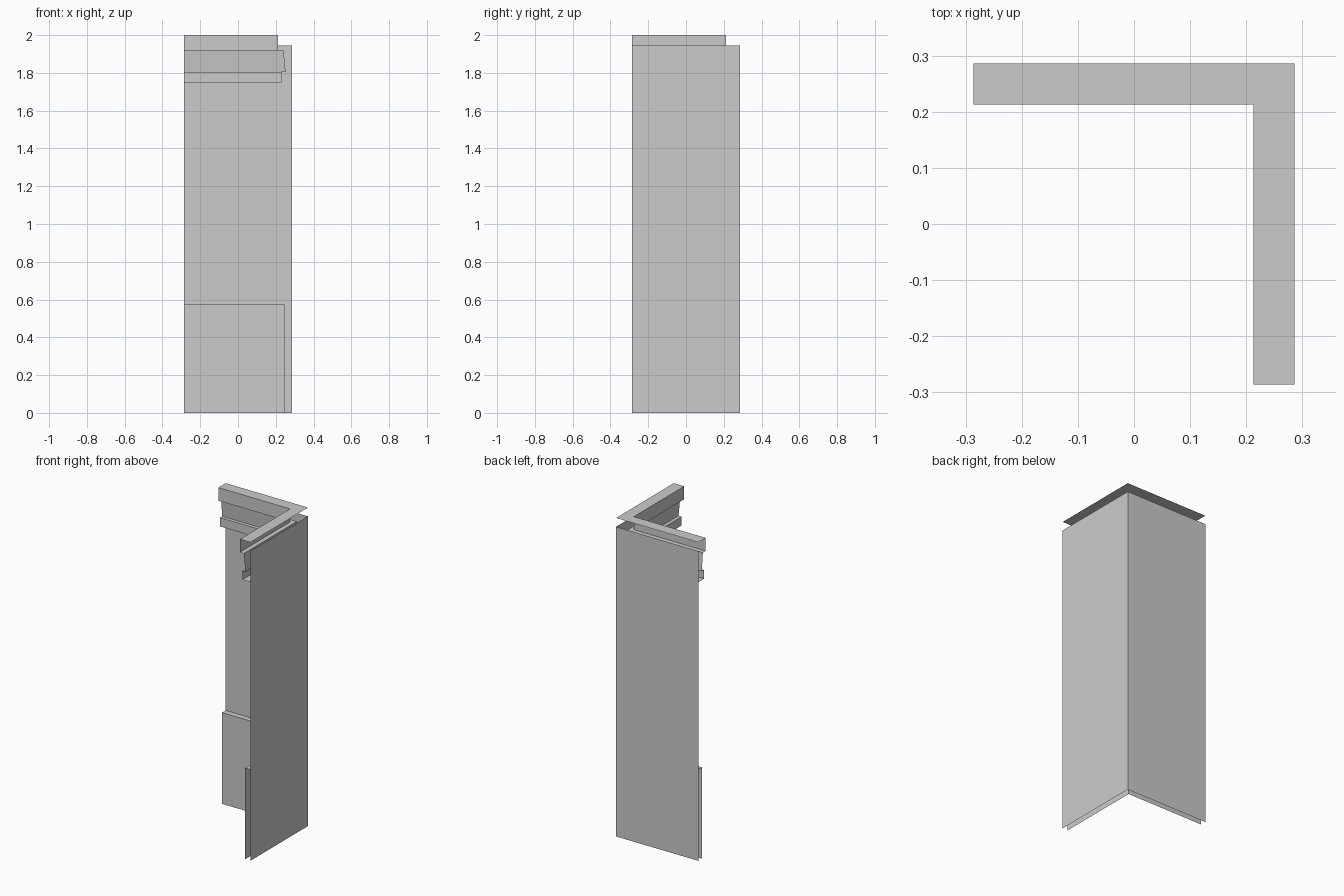
import bpy

# Remove the default object
cube = bpy.data.objects.get("Cube")
if cube:
    bpy.data.objects.remove(cube, do_unlink=True)

END = 0.286   # half width of the footprint

# Single stone colour
stone = bpy.data.materials.new("grey stone")
stone.use_nodes = True
COLOUR = (0.6, 0.6, 0.6, 1)
stone.diffuse_color = COLOUR
stone.node_tree.nodes["Principled BSDF"].inputs["Base Color"].default_value = COLOUR


def corner_sweep(name, profile):
    """Sweep an open (offset, height) profile round the mitred inside corner."""
    verts, faces = [], []
    for d, z in profile:
        verts += [(-END, d, z), (d, d, z), (d, -END, z)]
    for i in range(len(profile) - 1):
        for k in range(2):
            a = i * 3 + k
            faces.append((a, a + 1, a + 4, a + 3))
    mesh = bpy.data.meshes.new(name)
    mesh.from_pydata(verts, [], faces)
    mesh.materials.append(stone)
    obj = bpy.data.objects.new(name, mesh)
    bpy.context.scene.collection.objects.link(obj)
    return obj


# Two plain wall sheets meeting at the back corner
corner_sweep("wall_panels", [(END, 0), (END, 1.945)])

# Shallow skirting with a flat ledge, open underneath
corner_sweep("base_panels", [(0.25, 0), (0.25, 0.573), (END, 0.573)])

# Cornice: lower band, sloped frieze, overhanging fascia and top plate
corner_sweep("cornice", [
    (END, 1.75), (0.23, 1.75), (0.23, 1.805), (0.252, 1.805),
    (0.241, 1.918), (0.213, 1.918), (0.213, 2), (END, 2),
])
